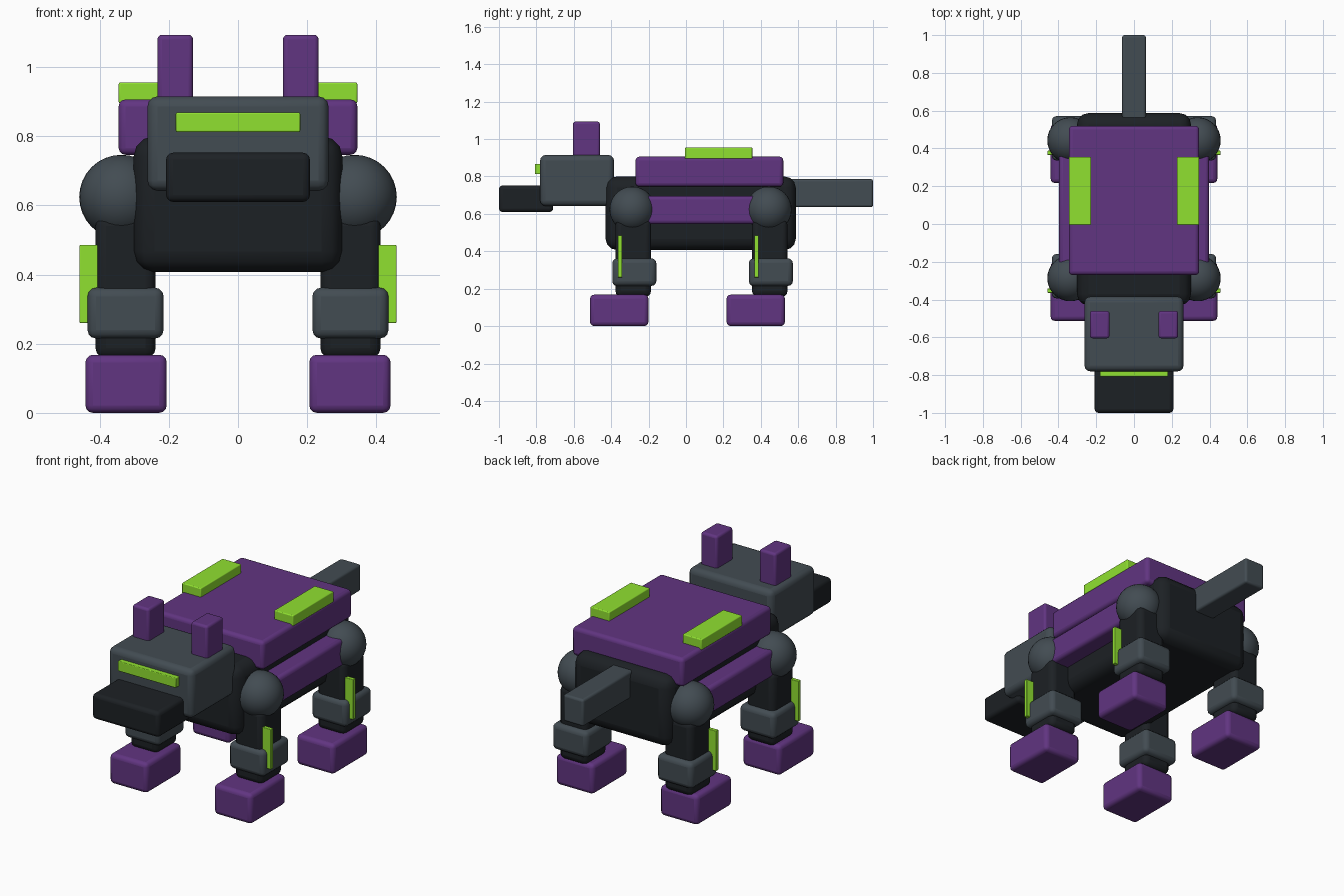
import bpy
import math

if "Cube" in bpy.data.objects:
    bpy.data.objects.remove(bpy.data.objects["Cube"])


def material(name, rgb):
    m = bpy.data.materials.new(name)
    m.diffuse_color = (*rgb, 1)
    m.use_nodes = True
    m.node_tree.nodes["Principled BSDF"].inputs["Base Color"].default_value = m.diffuse_color
    return m


DARK = material("dark", (0.012, 0.015, 0.018))
GREY = material("slate", (0.055, 0.072, 0.085))
PURPLE = material("purple", (0.12, 0.035, 0.22))
LIME = material("lime", (0.28, 0.75, 0.03))


def box(name, mat, x, y, z, bevel):
    """Rounded box given by its (min, max) range on each axis."""
    mid = [(a + b) / 2 for a, b in (x, y, z)]
    bpy.ops.mesh.primitive_cube_add(size=1, location=mid)
    o = bpy.context.object
    o.name = name
    o.scale = [b - a for a, b in (x, y, z)]
    bpy.ops.object.transform_apply(location=False, rotation=False, scale=True)
    mod = o.modifiers.new("bevel", "BEVEL")
    mod.width = bevel
    mod.segments = 3
    o.data.materials.append(mat)
    bpy.ops.object.shade_smooth_by_angle(angle=math.radians(35))
    return o


def pair(name, mat, x, y, z, bevel):
    """The same box on both sides of x = 0."""
    box(name + "_right", mat, x, y, z, bevel)
    box(name + "_left", mat, (-x[1], -x[0]), y, z, bevel)


# Torso, back armour, side panels and tail
box("body", DARK, (-0.302, 0.302), (-0.43, 0.587), (0.407, 0.80), 0.06)
box("back_plate", PURPLE, (-0.345, 0.345), (-0.27, 0.52), (0.746, 0.906), 0.02)
pair("back_light", LIME, (0.227, 0.345), (-0.005, 0.355), (0.895, 0.955), 0.005)
pair("side_panel", PURPLE, (0.27, 0.397), (-0.22, 0.38), (0.545, 0.697), 0.02)
box("tail", GREY, (-0.063, 0.063), (0.54, 1.0), (0.636, 0.786), 0.012)

# Head
box("head", GREY, (-0.262, 0.262), (-0.78, -0.385), (0.642, 0.915), 0.03)
box("snout", DARK, (-0.208, 0.208), (-1.0, -0.71), (0.61, 0.752), 0.02)
box("visor", LIME, (-0.18, 0.18), (-0.808, -0.76), (0.812, 0.868), 0.004)
pair("ear", PURPLE, (0.13, 0.233), (-0.605, -0.46), (0.88, 1.093), 0.013)

# Legs: front and rear, both sides
for end, c in (("front", -0.287), ("rear", 0.443)):
    pair(end + "_leg", DARK, (0.238, 0.412), (c - 0.09, c + 0.1), (0.158, 0.57), 0.03)
    pair(end + "_knee", GREY, (0.215, 0.435), (c - 0.107, c + 0.128), (0.215, 0.362), 0.025)
    pair(end + "_foot", PURPLE, (0.206, 0.441), (c - 0.226, c + 0.086), (0.0, 0.168), 0.022)
    pair(end + "_leg_light", LIME, (0.395, 0.458), (c - 0.077, c - 0.055), (0.26, 0.485), 0.003)
    for side, s in (("right", 1), ("left", -1)):
        bpy.ops.mesh.primitive_uv_sphere_add(segments=32, ring_count=16, radius=0.122,
                                             location=(s * 0.337, c, 0.624))
        o = bpy.context.object
        o.name = f"{end}_shoulder_{side}"
        o.data.materials.append(GREY)
        bpy.ops.object.shade_smooth()
